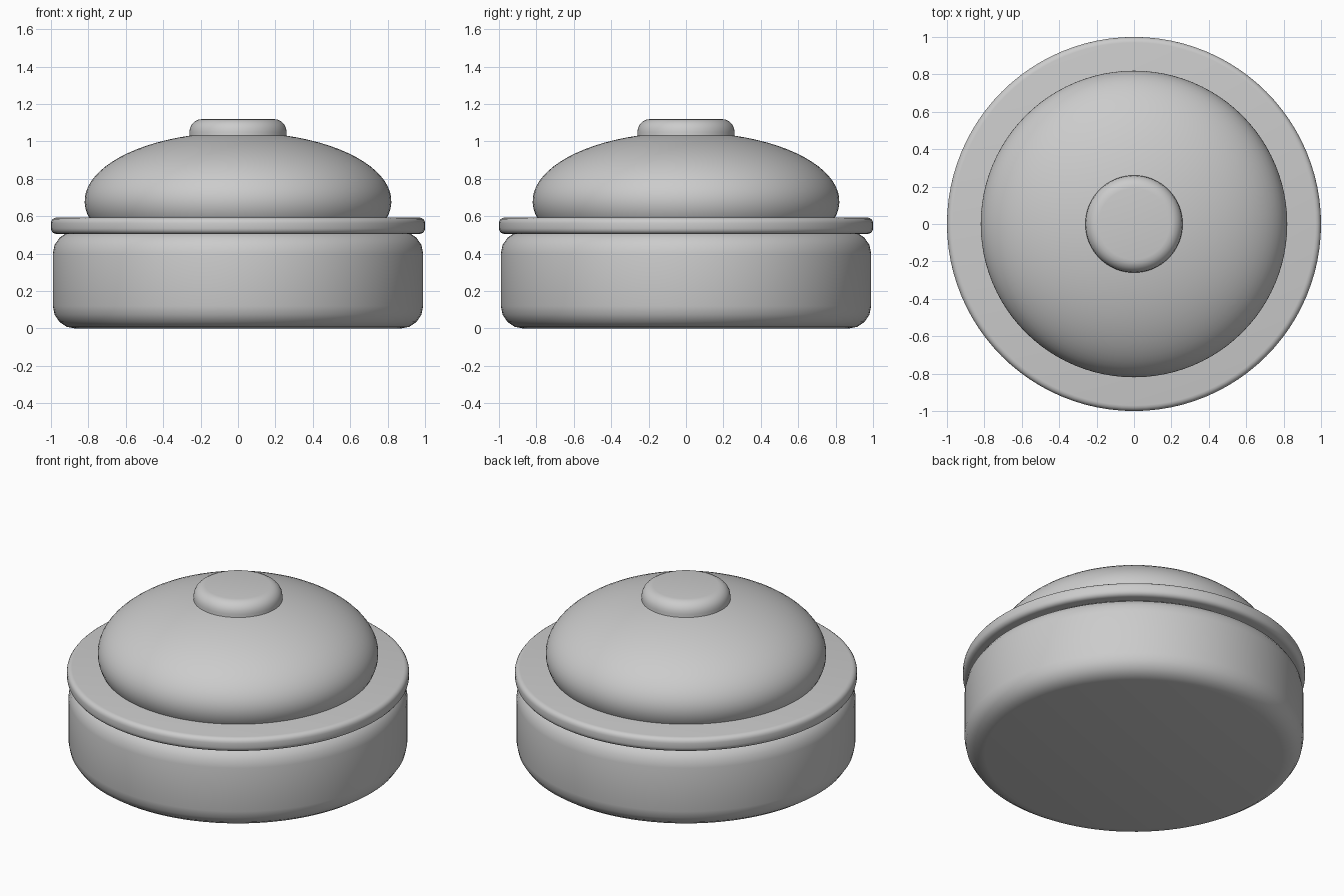
import bpy, bmesh, math

if "Cube" in bpy.data.objects:
    bpy.data.objects.remove(bpy.data.objects["Cube"])

grey = bpy.data.materials.new("plain grey")
grey.diffuse_color = (0.6, 0.6, 0.6, 1)
grey.use_nodes = True
grey.node_tree.nodes["Principled BSDF"].inputs["Base Color"].default_value = grey.diffuse_color
SEGMENTS = 96


def arc(cr, cz, rr, rz, start, end, steps):
    """Profile points (radius, height) along an elliptical arc, in degrees."""
    angles = [math.radians(start + (end - start) * i / steps) for i in range(steps + 1)]
    return [(cr + rr * math.cos(a), cz + rz * math.sin(a)) for a in angles]


def lathe(name, profile):
    """Turn a bottom-to-top profile around z, closing open ends with flat caps."""
    bm = bmesh.new()
    rings = []
    for r, z in profile:
        if r < 1e-4:
            rings.append([bm.verts.new((0, 0, z))])
        else:
            rings.append([bm.verts.new((r * math.cos(t), r * math.sin(t), z))
                          for t in (2 * math.pi * i / SEGMENTS for i in range(SEGMENTS))])
    for low, high in zip(rings, rings[1:]):
        for i in range(SEGMENTS):
            j = (i + 1) % SEGMENTS
            if len(high) == 1:
                bm.faces.new((low[i], low[j], high[0]))
            else:
                bm.faces.new((low[i], low[j], high[j], high[i]))
    for ring in (rings[0], rings[-1]):
        if len(ring) > 1:
            bm.faces.new(ring)
    bmesh.ops.recalc_face_normals(bm, faces=bm.faces)
    mesh = bpy.data.meshes.new(name)
    bm.to_mesh(mesh)
    bm.free()
    mesh.materials.append(grey)
    obj = bpy.data.objects.new(name, mesh)
    bpy.context.collection.objects.link(obj)
    bpy.ops.object.select_all(action='DESELECT')
    obj.select_set(True)
    bpy.context.view_layer.objects.active = obj
    bpy.ops.object.shade_smooth_by_angle(angle=math.radians(40))
    return obj


# Drum base with broad rounded edges
lathe("base", arc(0.87, 0.12, 0.12, 0.12, -90, 0, 4)
      + arc(0.87, 0.40, 0.12, 0.12, 0, 90, 4))

# Thin overhanging rim
lathe("rim", arc(0.97, 0.535, 0.03, 0.03, -90, 0, 4)
      + arc(0.97, 0.563, 0.03, 0.03, 0, 90, 4))

# Squashed dome, sunk slightly into the rim
lathe("dome", arc(0, 0.68, 0.82, 0.37, -20, 90, 24))

# Flat-topped knob
lathe("knob", [(0.26, 1.0)] + arc(0.19, 1.05, 0.07, 0.07, 0, 90, 5))
